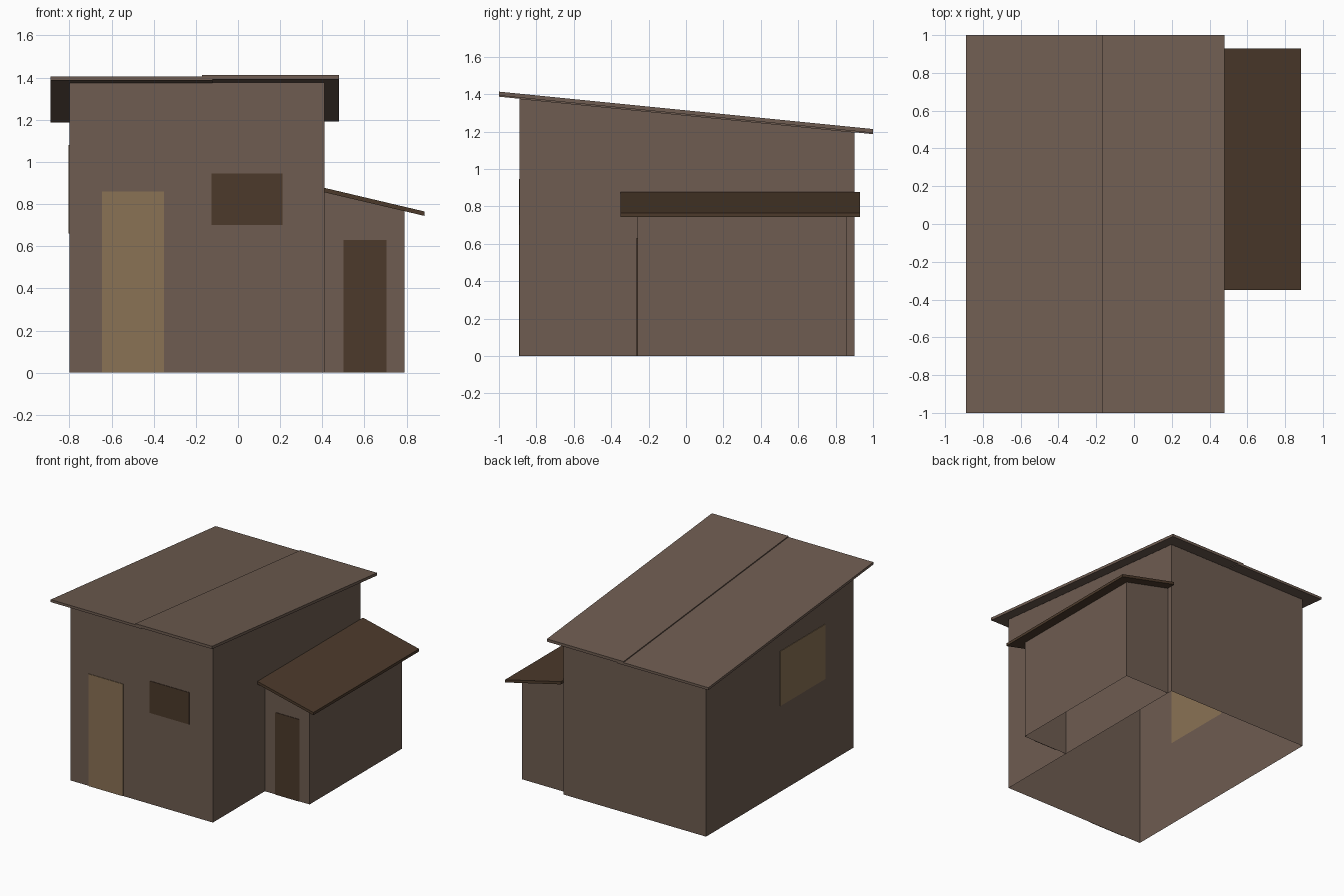
import bpy, bmesh

if "Cube" in bpy.data.objects:
    bpy.data.objects.remove(bpy.data.objects["Cube"])


def material(name, color):
    m = bpy.data.materials.new(name)
    m.diffuse_color = (*color, 1)
    m.use_nodes = True
    m.node_tree.nodes["Principled BSDF"].inputs["Base Color"].default_value = m.diffuse_color
    return m


WOOD = material("weathered_brown", (0.156, 0.107, 0.082))
TAN = material("tan_wood", (0.254, 0.168, 0.089))
DARK = material("dark_brown", (0.072, 0.042, 0.024))


def finish(name, bm, mat):
    bmesh.ops.recalc_face_normals(bm, faces=bm.faces)
    me = bpy.data.meshes.new(name)
    bm.to_mesh(me)
    bm.free()
    me.materials.append(mat)
    ob = bpy.data.objects.new(name, me)
    bpy.context.collection.objects.link(ob)
    return ob


def block(name, xr, yr, bottom, top, mat, shell=False):
    """Box whose bottom and top heights are functions of x and y; a shell has walls only."""
    bm = bmesh.new()
    corners = [(xr[0], yr[0]), (xr[1], yr[0]), (xr[1], yr[1]), (xr[0], yr[1])]
    lo = [bm.verts.new((x, y, bottom(x, y))) for x, y in corners]
    hi = [bm.verts.new((x, y, top(x, y))) for x, y in corners]
    for i in range(4):
        j = (i + 1) % 4
        bm.faces.new((lo[i], lo[j], hi[j], hi[i]))
    if not shell:
        bm.faces.new(lo[::-1])
        bm.faces.new(hi)
    return finish(name, bm, mat)


def flat(z):
    return lambda x, y: z


def main_slope(z):
    return lambda x, y: z - 0.1 * y


def side_slope(z):
    return lambda x, y: z - 0.236 * (x - 0.41)


# Main house: open-bottomed walls under a shed roof
block("main_walls", (-0.80, 0.41), (-0.89, 0.90), flat(0), main_slope(1.287), WOOD, True)

# Two overlapping roof sheets, the right one slightly higher
block("roof_sheet_left", (-0.89, -0.12), (-1, 1), main_slope(1.286), main_slope(1.305), WOOD)
block("roof_sheet_right", (-0.17, 0.48), (-1, 1), main_slope(1.292), main_slope(1.313), WOOD)

# Lean-to on the right side
block("lean_to_walls", (0.41, 0.79), (-0.26, 0.86), flat(0), side_slope(0.858), WOOD, True)
block("lean_to_roof", (0.41, 0.885), (-0.35, 0.93), side_slope(0.856), side_slope(0.877), DARK)

# Doors and windows as thin plates on the walls
T = 0.004
block("front_door", (-0.645, -0.35), (-0.89 - T, -0.89), flat(0), flat(0.86), TAN)
block("front_window", (-0.125, 0.21), (-0.89 - T, -0.89), flat(0.70), flat(0.945), DARK)
block("lean_to_door", (0.50, 0.705), (-0.26 - T, -0.26), flat(0), flat(0.63), DARK)
block("left_window", (-0.80 - T, -0.80), (-0.54, 0.005), flat(0.66), flat(1.08), TAN)
